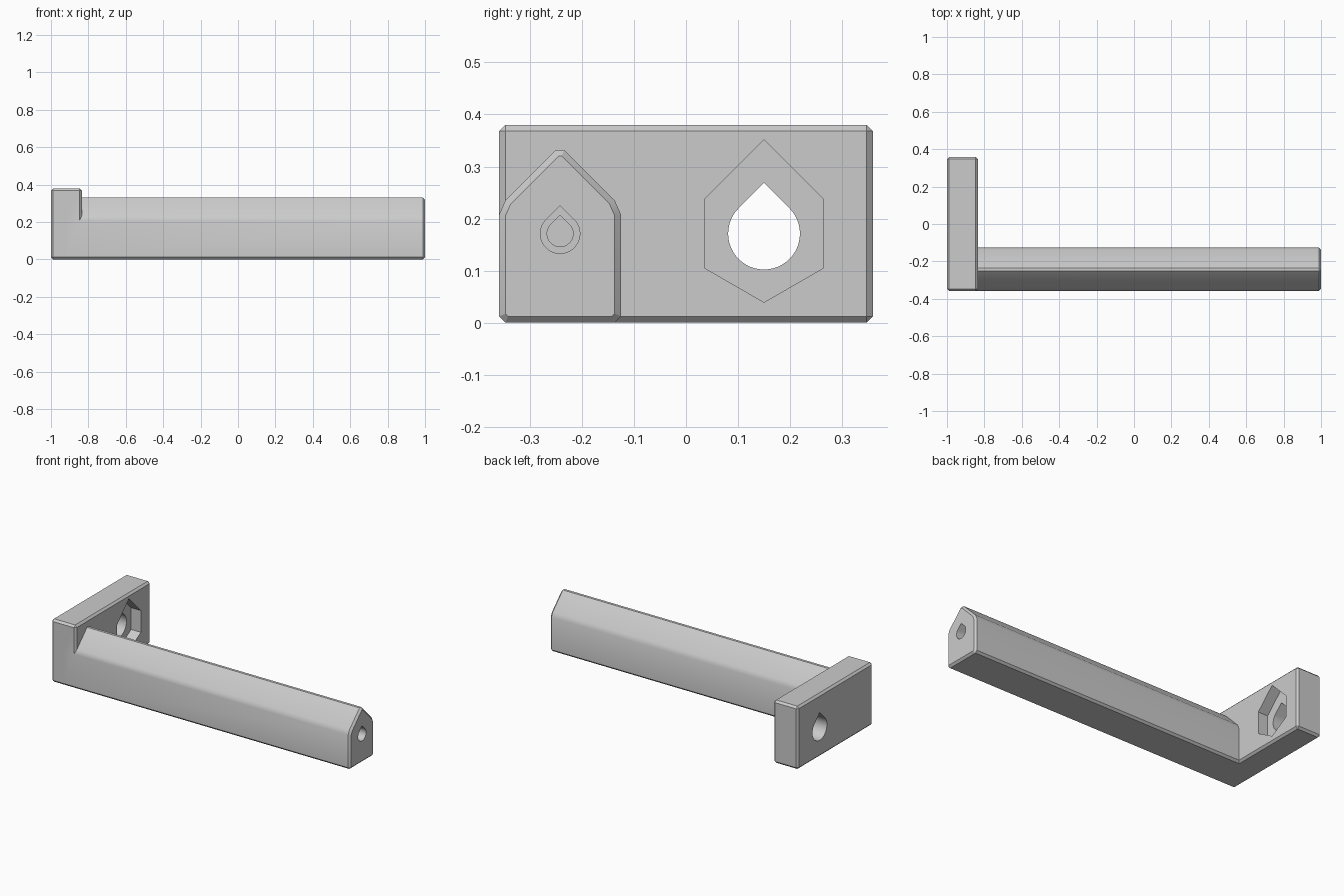
import bpy
import bmesh
from math import cos, sin, pi, radians, sqrt
from mathutils import Matrix

if "Cube" in bpy.data.objects:
    bpy.data.objects.remove(bpy.data.objects["Cube"], do_unlink=True)

grey = bpy.data.materials.new("plain grey")
grey.use_nodes = True
colour = (0.6, 0.6, 0.6, 1)
grey.diffuse_color = colour
grey.node_tree.nodes["Principled BSDF"].inputs["Base Color"].default_value = colour

CH = 0.012                       # chamfer on every outer edge
X0, X1, PLATE_X = -1.0, 1.0, -0.835
Y0, Y1 = -0.359, 0.359
HOLE_Z = 0.171
BAR_Y, BAR_HALF = -0.242, 0.117
BOLT_Y = 0.15


def finish(bm, name):
    bmesh.ops.recalc_face_normals(bm, faces=bm.faces[:])
    mesh = bpy.data.meshes.new(name)
    bm.to_mesh(mesh)
    bm.free()
    mesh.materials.append(grey)
    obj = bpy.data.objects.new(name, mesh)
    bpy.context.collection.objects.link(obj)
    return obj


def prism(name, outline, start, end, along_y=False, chamfer_end=False):
    """Extrude an outline of (across, z) points along x or along y."""
    bm = bmesh.new()
    base = bm.faces.new([bm.verts.new((start, a, z)) for a, z in outline])
    ext = bmesh.ops.extrude_face_region(bm, geom=[base])["geom"]
    tip = [v for v in ext if isinstance(v, bmesh.types.BMVert)]
    bmesh.ops.translate(bm, verts=tip, vec=(end - start, 0, 0))
    if chamfer_end:
        cap = [f for f in ext if isinstance(f, bmesh.types.BMFace)][0]
        bmesh.ops.bevel(bm, geom=list(cap.edges), offset=CH, segments=1,
                        affect='EDGES', profile=0.5)
    if along_y:
        bm.transform(Matrix(((0, 1, 0, 0), (1, 0, 0, 0), (0, 0, 1, 0), (0, 0, 0, 1))))
    return finish(bm, name)


def teardrop(centre, radius, steps=36):
    """Round hole with a 45 degree pointed roof."""
    pts = [(centre, HOLE_Z + radius * sqrt(2))]
    for i in range(steps + 1):
        a = radians(135) + 1.5 * pi * i / steps
        pts.append((centre + radius * cos(a), HOLE_Z + radius * sin(a)))
    return pts


def combine(target, tool, operation):
    mod = target.modifiers.new(operation.lower(), 'BOOLEAN')
    mod.operation, mod.solver, mod.object = operation, 'EXACT', tool
    bpy.context.view_layer.objects.active = target
    bpy.ops.object.modifier_apply(modifier=mod.name)
    bpy.data.objects.remove(tool, do_unlink=True)


# Mounting plate: chamfered block
bm = bmesh.new()
bmesh.ops.create_cube(bm, size=1)
bm.transform(Matrix.Translation(((X0 + PLATE_X) / 2, 0, 0.19))
             @ Matrix.Diagonal((PLATE_X - X0, Y1 - Y0, 0.38, 1)))
bmesh.ops.bevel(bm, geom=bm.edges[:], offset=CH, segments=1, affect='EDGES', profile=0.5)
arm = finish(bm, "mounting_arm")

# Long bar: house-shaped section with eased shoulders and a clipped ridge
half = [(BAR_HALF - CH, 0), (BAR_HALF, CH), (BAR_HALF, 0.208),
        (BAR_HALF - CH, 0.235), (0.008, 0.332)]
section = [(BAR_Y + a, z) for a, z in half] + [(BAR_Y - a, z) for a, z in reversed(half)]
combine(arm, prism("bar", section, -0.92, X1, chamfer_end=True), 'UNION')

# Bolt hole through the plate, with a hexagonal nut pocket on the inner face
combine(arm, prism("bolt_hole", teardrop(BOLT_Y, 0.069), -1.1, -0.7), 'DIFFERENCE')
R = 0.132
w = R * cos(radians(30))
nut = [(BOLT_Y, HOLE_Z - R), (BOLT_Y + w, HOLE_Z - R / 2), (BOLT_Y + w, HOLE_Z + R / 2),
       (BOLT_Y, HOLE_Z + R / 2 + w), (BOLT_Y - w, HOLE_Z + R / 2), (BOLT_Y - w, HOLE_Z - R / 2)]
combine(arm, prism("nut_pocket", nut, PLATE_X - 0.065, -0.7), 'DIFFERENCE')

# Stepped screw hole in the free end of the bar
combine(arm, prism("screw_pilot", teardrop(BAR_Y, 0.025), 0.5, 1.1), 'DIFFERENCE')
combine(arm, prism("screw_entry", teardrop(BAR_Y, 0.038), 0.85, 1.1), 'DIFFERENCE')

# Cross hole from the plate's back edge into the bolt hole
cross = teardrop((X0 + PLATE_X) / 2, 0.038)
combine(arm, prism("cross_hole", cross, BOLT_Y, 0.5, along_y=True), 'DIFFERENCE')

# Smooth only the shallow shoulder edges and hole walls
bpy.ops.object.select_all(action='DESELECT')
arm.select_set(True)
bpy.context.view_layer.objects.active = arm
bpy.ops.object.shade_smooth_by_angle(angle=radians(30))
